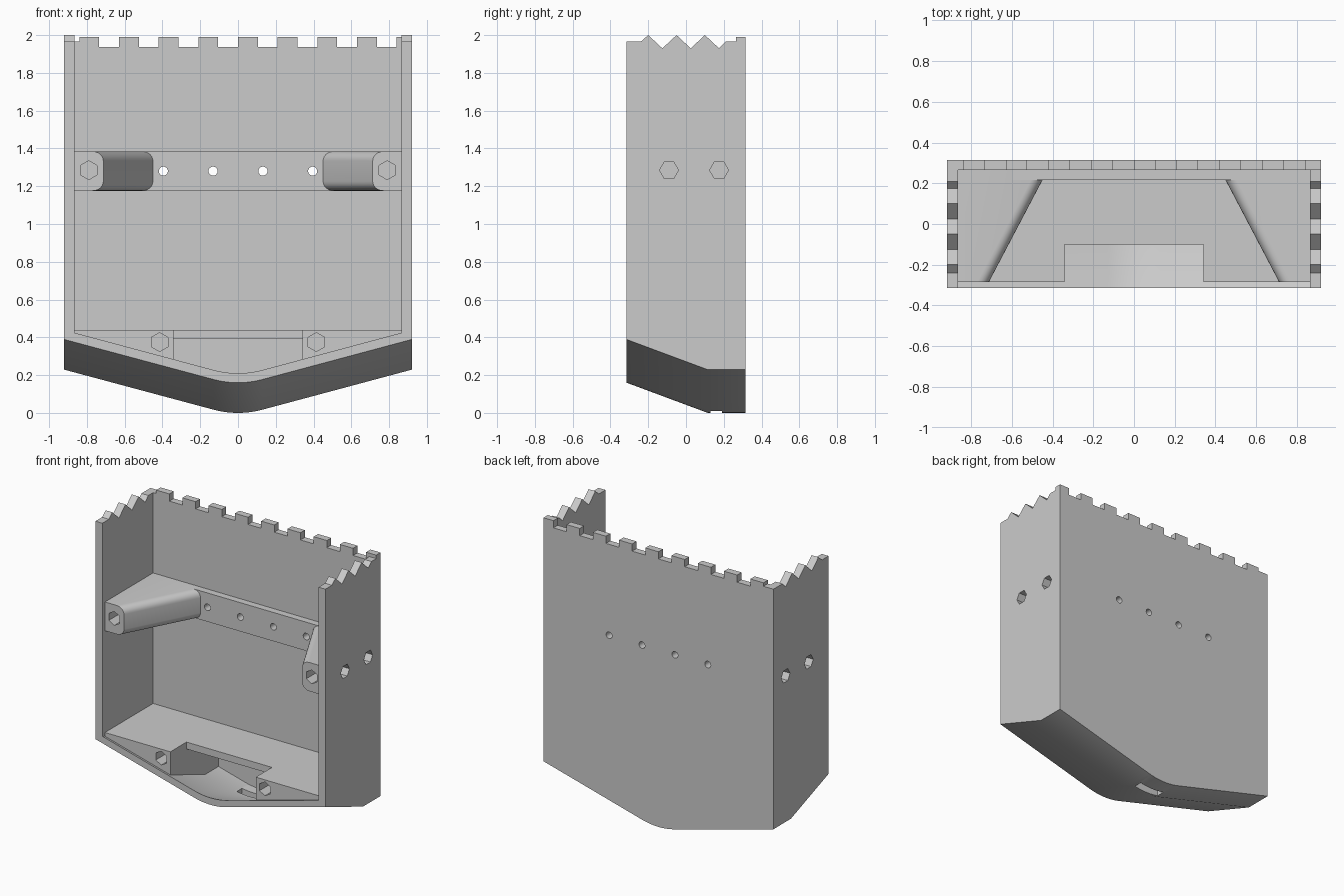
import bpy, bmesh, math
from mathutils import Vector

if "Cube" in bpy.data.objects:
    bpy.data.objects.remove(bpy.data.objects["Cube"], do_unlink=True)

grey = bpy.data.materials.new("plain grey")
grey.use_nodes = True
grey.diffuse_color = (0.6, 0.6, 0.6, 1)
grey.node_tree.nodes["Principled BSDF"].inputs["Base Color"].default_value = grey.diffuse_color

W, D, T = 0.92, 0.315, 0.055           # half width, half depth, side wall
IN_X, IN_Y = W - T, D - 0.05           # inner faces of side and back walls
SKIN, FLOOR, BAR_Z = 0.05, 0.44, 1.28
FACE_Y, BEND_Y, HOLLOW = -0.285, 0.115, 0.342


def loft(name, rings, round_edge=None):
    """Closed solid through rings of 3D points; optionally rounds chosen edges."""
    bm = bmesh.new()
    loops = [[bm.verts.new(p) for p in ring] for ring in rings]
    n = len(loops[0])
    for a, b in zip(loops, loops[1:]):
        for i in range(n):
            j = (i + 1) % n
            bm.faces.new((a[i], a[j], b[j], b[i]))
    bm.faces.new(loops[0][::-1])
    bm.faces.new(loops[-1])
    if bm.calc_volume(signed=True) < 0:
        bmesh.ops.reverse_faces(bm, faces=bm.faces[:])
    if round_edge:
        edges = [e for e in bm.edges if round_edge(e)]
        bmesh.ops.bevel(bm, geom=edges, offset=0.05, segments=6, profile=0.5, affect='EDGES')
    me = bpy.data.meshes.new(name)
    bm.to_mesh(me)
    bm.free()
    me.materials.append(grey)
    ob = bpy.data.objects.new(name, me)
    bpy.context.collection.objects.link(ob)
    return ob


def prism(name, pts, axis, lo, hi, **kw):
    """Extrude a 2D outline along one axis."""
    def at(p, v):
        q = list(p)
        q.insert(axis, v)
        return Vector(q)
    return loft(name, [[at(p, v) for p in pts] for v in (lo, hi)], **kw)


def box(name, x, y, z):
    return prism(name, [(x[0], y[0]), (x[1], y[0]), (x[1], y[1]), (x[0], y[1])], 2, *z)


def ngon(u, v, r, n, turn=0.0):
    return [(u + r * math.cos(turn + math.tau * i / n), v + r * math.sin(turn + math.tau * i / n))
            for i in range(n)]


def cut(ob, cutters):
    bpy.context.view_layer.objects.active = ob
    for c in cutters:
        m = ob.modifiers.new("cut", 'BOOLEAN')
        m.operation, m.solver, m.object = 'DIFFERENCE', 'EXACT', c
        bpy.ops.object.modifier_apply(modifier=m.name)


# Keel: straight 15 degree flanks blended by a central arc
R, A = 0.5, math.radians(15)


def keel_z(x):
    edge = R * math.sin(A)
    if abs(x) < edge:
        return R - math.sqrt(R * R - x * x)
    return R * (1 - math.cos(A)) + (abs(x) - edge) * math.tan(A)


def keel(half):
    xs = [-half] + [R * math.sin(A * i / 8) for i in range(-8, 9)] + [half]
    return [(x, keel_z(x)) for x in xs]


def rise(y):
    """The underside climbs towards the front."""
    return max(0.0, BEND_Y - y) * 0.372


# Keel skin under everything
lower = keel(W)
keel_skin = loft("keel_skin", [
    [Vector((x, y, z + rise(y))) for x, z in lower] +
    [Vector((x, y, z + rise(y) + SKIN)) for x, z in reversed(lower)]
    for y in (-D, BEND_Y, D)])

# Back wall with square teeth
step = 0.105
teeth = [(-W, 1.965), (-8 * step, 1.965)]
for i in range(8):
    x = (2 * i - 8) * step
    teeth += [(x, 1.99), (x + step, 1.99), (x + step, 1.938), (x + 2 * step, 1.938)]
teeth += [(8 * step, 1.99), (W, 1.99)]
back_wall = prism("back_wall", [(x, z + SKIN) for x, z in keel(W)] + teeth[::-1], 1, IN_Y, D)

# Zigzag tops of the side walls
zig = [(-D, 1.965), (-0.24, 1.965)]
for i in range(3):
    peak = -0.2 + 0.15 * i
    zig += [(peak, 2.0), (peak + 0.075, 1.93)]
zig += [(0.21, 1.965), (IN_Y, 1.965)]

# Holes: round through the back, slot through the keel
back_holes = [prism("back_hole", ngon(x, BAR_Z, 0.024, 20), 1, 0.1, 0.5)
              for x in (-0.395, -0.132, 0.132, 0.395)]
slot = box("keel_slot", (-0.1, 0.1), (0.13, 0.19), (-0.1, 0.2))
cut(back_wall, back_holes)
cut(keel_skin, [slot])

# Rail along the back wall, floor plate over the hollow
z_lo, z_hi = BAR_Z - 0.104, BAR_Z + 0.104
back_rail = box("back_rail", (-0.6, 0.6), (0.215, IN_Y), (z_lo, z_hi))
cut(back_rail, back_holes)
floor_plate = box("floor_plate", (-HOLLOW, HOLLOW), (-0.10, IN_Y), (0.39, FLOOR))
parts = [keel_skin, back_wall, back_rail, floor_plate]
helpers = back_holes + [slot]


def slanted(e):
    a, b = (v.co for v in e.verts)
    return abs(a.z - b.z) < 1e-4 and max(abs(a.x), abs(b.x)) < 0.75


# Side wall, floor block and brace for each side
for s, side in ((-1, "right"), (1, "left")):
    wall = loft(side + "_wall", [
        [Vector((s * x, y, keel_z(x) + rise(y) + SKIN)) for y in (IN_Y, BEND_Y, -D)] +
        [Vector((s * x, y, z)) for y, z in zig] for x in (IN_X, W)])
    block = loft(side + "_floor_block", [
        [Vector((s * x, y, keel_z(x) + rise(y) + SKIN)) for x in (HOLLOW, IN_X)] +
        [Vector((s * x, y, FLOOR)) for x in (IN_X, HOLLOW)]
        for y in (FACE_Y, BEND_Y, IN_Y)])
    outline = [(s * 0.713, FACE_Y), (s * 0.424, IN_Y), (s * IN_X, IN_Y), (s * IN_X, FACE_Y)]
    brace = prism(side + "_brace", outline, 2, z_lo, z_hi, round_edge=slanted)

    side_hex = [prism("side_hex", ngon(y, BAR_Z + 0.005, 0.05, 6), 0, *sorted((s * 0.78, s * 1.1)))
                for y in (-0.09, 0.175)]
    brace_hex, floor_hex = [
        prism("front_hex", ngon(s * x, z, 0.05, 6, math.pi / 6), 1, -0.4, -0.15)
        for x, z in ((0.79, BAR_Z + 0.005), (0.415, 0.375))]
    cut(wall, side_hex)
    cut(brace, side_hex + [brace_hex])
    cut(block, [floor_hex])
    parts += [wall, block, brace]
    helpers += side_hex + [brace_hex, floor_hex]

for c in helpers:
    bpy.data.objects.remove(c, do_unlink=True)

# Smooth the curved keel and braces, keeping edges sharp
bpy.ops.object.select_all(action='DESELECT')
for ob in parts:
    ob.select_set(True)
bpy.context.view_layer.objects.active = keel_skin
bpy.ops.object.shade_smooth_by_angle(angle=math.radians(25))
